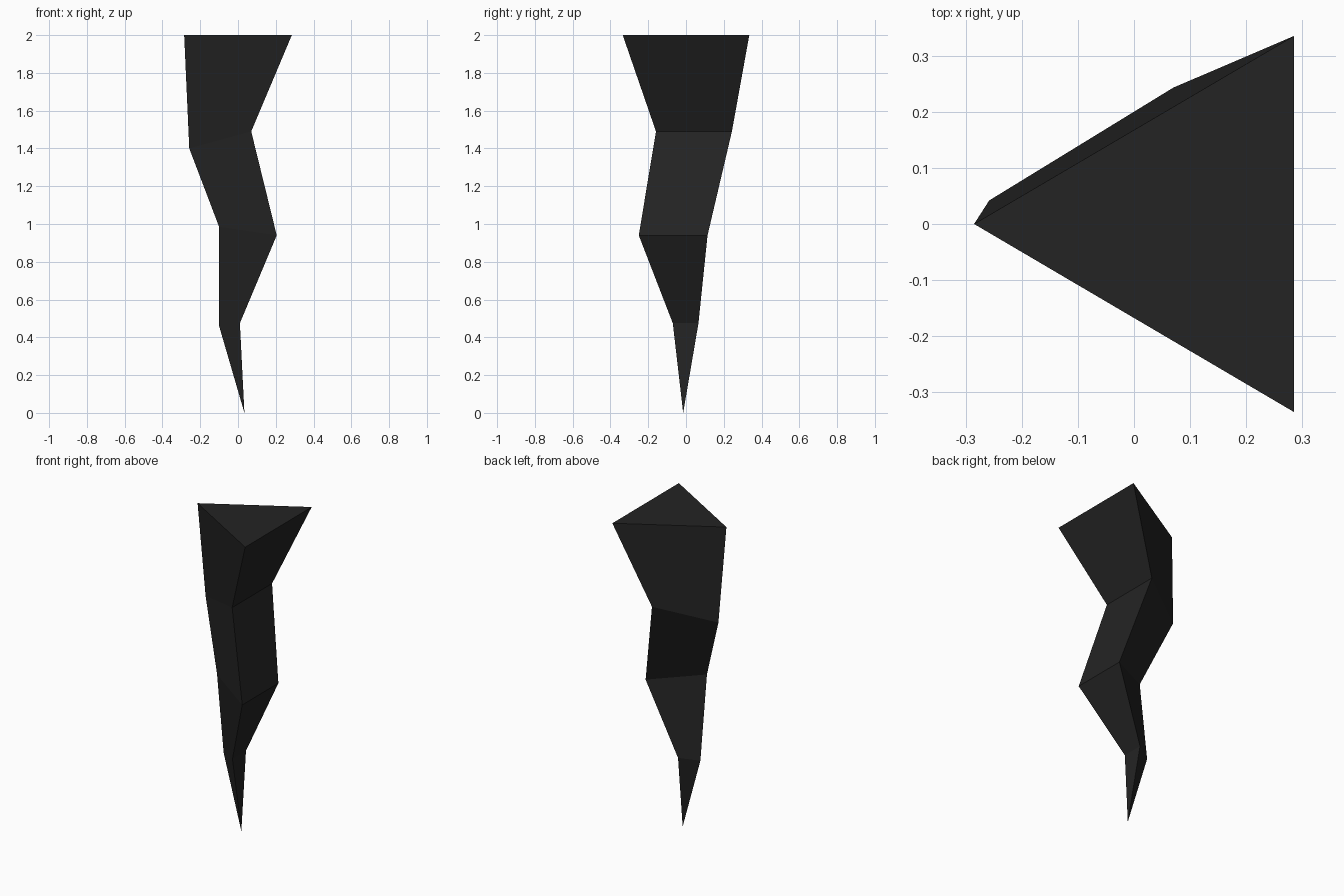
import bpy, bmesh

if "Cube" in bpy.data.objects:
    bpy.data.objects.remove(bpy.data.objects["Cube"])

# Triangular cross-sections, top to tip:
# left corner x, z; right edge x, z; middle y; half width of right edge
SECTIONS = [
    (-0.285, 2.00, 0.285, 2.00, 0.0, 0.335),
    (-0.258, 1.40, 0.07, 1.49, 0.042, 0.201),
    (-0.10, 0.985, 0.205, 0.94, -0.068, 0.182),
    (-0.10, 0.46, 0.01, 0.475, -0.002, 0.068),
]
TIP = (0.034, -0.015, 0.0)

mat = bpy.data.materials.new("charcoal")
mat.diffuse_color = (0.017, 0.017, 0.017, 1)
mat.use_nodes = True
mat.node_tree.nodes["Principled BSDF"].inputs["Base Color"].default_value = mat.diffuse_color

bm = bmesh.new()
rings = [[bm.verts.new(p) for p in ((xl, y, zl), (xr, y - w, zr), (xr, y + w, zr))]
         for xl, zl, xr, zr, y, w in SECTIONS]

# Flat top
bm.faces.new(rings[0])
# Crooked shaft
for upper, lower in zip(rings, rings[1:]):
    for i in range(3):
        j = (i + 1) % 3
        bm.faces.new((upper[i], lower[i], lower[j], upper[j]))
# Pointed end
tip = bm.verts.new(TIP)
for i in range(3):
    bm.faces.new((rings[-1][i], tip, rings[-1][(i + 1) % 3]))
bmesh.ops.recalc_face_normals(bm, faces=bm.faces)

mesh = bpy.data.meshes.new("crooked_spike")
bm.to_mesh(mesh)
bm.free()
mesh.materials.append(mat)
spike = bpy.data.objects.new("crooked_spike", mesh)
bpy.context.collection.objects.link(spike)
